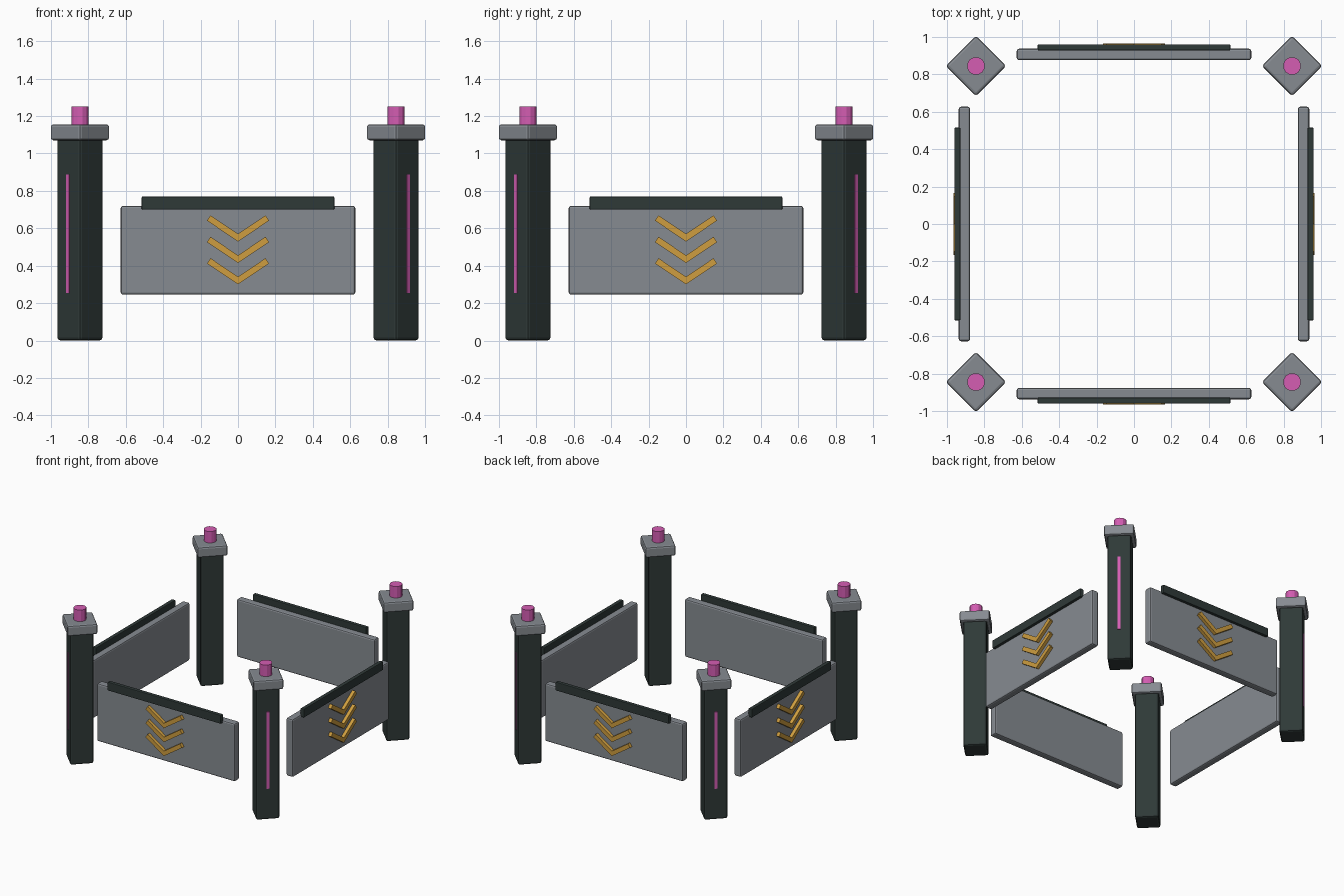
import bpy, bmesh
from math import radians
from mathutils import Matrix, Vector

cube = bpy.data.objects.get("Cube")
if cube:
    bpy.data.objects.remove(cube, do_unlink=True)


def material(name, color):
    m = bpy.data.materials.new(name)
    m.use_nodes = True
    m.diffuse_color = (*color, 1)
    bsdf = next(n for n in m.node_tree.nodes if n.type == 'BSDF_PRINCIPLED')
    bsdf.inputs["Base Color"].default_value = (*color, 1)
    return m


DARK = material("dark green grey", (0.028, 0.041, 0.039))
GREY = material("steel grey", (0.24, 0.26, 0.285))
PINK = material("glowing pink", (0.66, 0.11, 0.45))
GOLD = material("warning gold", (0.62, 0.34, 0.05))


def finish(bm, name, mat, matrix, bevel=0):
    mesh = bpy.data.meshes.new(name)
    bmesh.ops.recalc_face_normals(bm, faces=bm.faces)
    bm.to_mesh(mesh)
    bm.free()
    mesh.materials.append(mat)
    obj = bpy.data.objects.new(name, mesh)
    bpy.context.collection.objects.link(obj)
    obj.matrix_world = matrix
    if bevel:
        mod = obj.modifiers.new("soft edges", 'BEVEL')
        mod.width = bevel
        mod.segments = 2
    return obj


def box(name, mat, matrix, low, high, bevel=0):
    """Box between two corners, placed by a matrix."""
    low, high = Vector(low), Vector(high)
    bm = bmesh.new()
    bmesh.ops.create_cube(bm, size=1)
    bmesh.ops.scale(bm, vec=high - low, verts=bm.verts)
    bmesh.ops.translate(bm, vec=(low + high) / 2, verts=bm.verts)
    return finish(bm, name, mat, matrix, bevel)


def cylinder(name, mat, matrix, radius, z0, z1):
    bm = bmesh.new()
    bmesh.ops.create_cone(bm, cap_ends=True, segments=12, radius1=radius,
                          radius2=radius, depth=z1 - z0)
    bmesh.ops.translate(bm, vec=(0, 0, (z0 + z1) / 2), verts=bm.verts)
    return finish(bm, name, mat, matrix)


def chevron(name, mat, matrix, z, y_front, depth):
    """V-shaped bar extruded backwards from its front face."""
    half = [(0.166, 0.112), (0.147, 0.14)]
    outline = [(0, 0), *half, (0, 0.041)] + [(-x, h) for x, h in reversed(half)]
    bm = bmesh.new()
    face = bm.faces.new([bm.verts.new((x, y_front, z + h)) for x, h in outline])
    ext = bmesh.ops.extrude_face_region(bm, geom=[face])
    verts = [g for g in ext["geom"] if isinstance(g, bmesh.types.BMVert)]
    bmesh.ops.translate(bm, vec=(0, depth, 0), verts=verts)
    return finish(bm, name, mat, matrix)


SIDES = ("front", "left", "back", "right")
CORNERS = ("front_left", "back_left", "back_right", "front_right")

for i in range(4):
    turn = Matrix.Rotation(radians(90 * i), 4, 'Z')

    # Barrier panel with outer top rail and three chevrons
    side = SIDES[i]
    box(side + "_panel", GREY, turn, (-0.627, -0.937, 0.245), (0.627, -0.876, 0.72), 0.012)
    box(side + "_rail", DARK, turn, (-0.515, -0.96, 0.70), (0.515, -0.928, 0.77), 0.005)
    for k in range(3):
        chevron(f"{side}_chevron_{k + 1}", GOLD, turn, 0.30 + k * 0.1145, -0.964, 0.035)

    # Corner post, turned so that its local -y face points outward
    corner = CORNERS[i]
    post = turn @ Matrix.Translation((0.845, -0.845, 0)) @ Matrix.Rotation(radians(45), 4, 'Z')
    box(corner + "_post", DARK, post, (-0.089, -0.089, 0), (0.089, 0.089, 1.09), 0.015)
    box(corner + "_cap", GREY, post, (-0.114, -0.114, 1.07), (0.114, 0.114, 1.156), 0.014)
    box(corner + "_light_strip", PINK, post, (-0.011, -0.093, 0.255), (0.011, -0.085, 0.887))
    cylinder(corner + "_beacon", PINK, post, 0.048, 1.14, 1.25)
